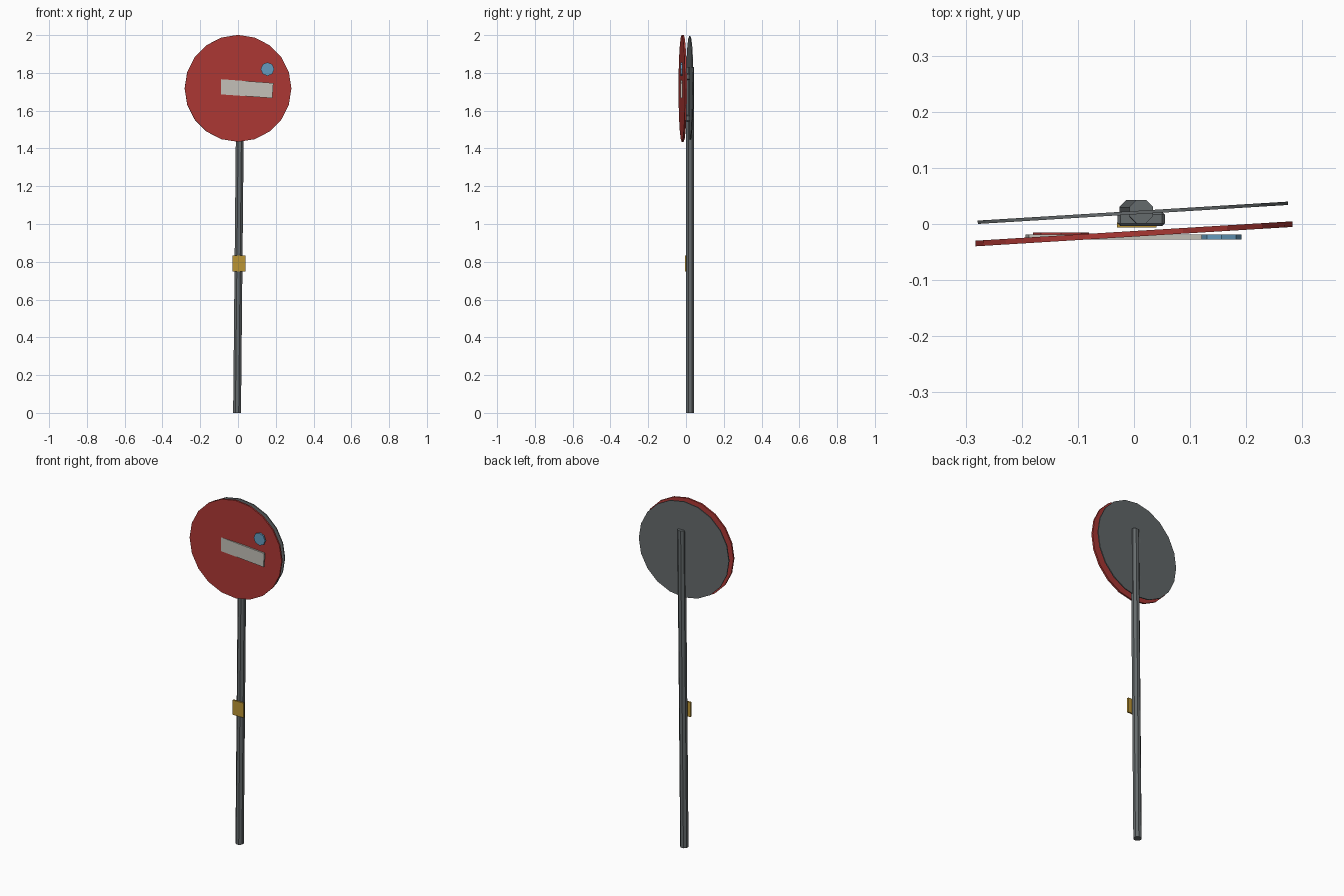
import bpy
from math import pi, radians

cube = bpy.data.objects.get("Cube")
if cube:
    bpy.data.objects.remove(cube)


def material(name, rgb):
    m = bpy.data.materials.new(name)
    m.use_nodes = True
    m.diffuse_color = (*rgb, 1)
    m.node_tree.nodes["Principled BSDF"].inputs["Base Color"].default_value = (*rgb, 1)
    return m


RED = material("sign red", (0.42, 0.04, 0.035))
GREY = material("metal grey", (0.13, 0.145, 0.15))
WHITE = material("bar white", (0.55, 0.53, 0.48))
BLUE = material("sticker blue", (0.13, 0.33, 0.52))
YELLOW = material("plate yellow", (0.5, 0.3, 0.035))


def finish(name, mat):
    ob = bpy.context.object
    ob.name = name
    ob.data.materials.append(mat)
    return ob


def disc(name, mat, loc, radius, thick, sides, yaw=0.0):
    """Upright disc facing the front, turned about z by yaw."""
    bpy.ops.mesh.primitive_cylinder_add(vertices=sides, radius=radius, depth=thick,
                                        location=loc, rotation=(pi / 2, 0, yaw))
    return finish(name, mat)


def box(name, mat, loc, size, roll=0.0, bevel=0.0):
    bpy.ops.mesh.primitive_cube_add(size=1, location=loc, rotation=(0, roll, 0))
    ob = finish(name, mat)
    ob.scale = size
    bpy.ops.object.transform_apply(location=False, rotation=False, scale=True)
    if bevel:
        mod = ob.modifiers.new("chamfer", 'BEVEL')
        mod.width = bevel
        mod.segments = 1
    return ob


# Leaning eight-sided pole
POLE_H, LEAN = 1.83, 0.018
bpy.ops.mesh.primitive_cylinder_add(vertices=8, radius=0.0225, depth=POLE_H,
                                    location=(0.004, 0.022, POLE_H / 2),
                                    rotation=(0, 0, pi / 8))
pole = finish("pole", GREY)
bpy.ops.object.transform_apply(location=True, rotation=True)
for v in pole.data.vertices:
    v.co.x += LEAN * (v.co.z / POLE_H - 0.5)

# Sign face and backing sheet, both slightly turned
YAW = radians(3.5)
disc("sign_face", RED, (0, -0.0175, 1.718), 0.283, 0.010, 20, YAW)
disc("sign_back", GREY, (-0.002, 0.020, 1.718), 0.277, 0.006, 20, YAW)

# Clamps between sign and pole
for label, z in (("upper", 1.78), ("lower", 1.56)):
    box(label + "_clamp", GREY, (0.013, 0.009, z), (0.084, 0.026, 0.034), bevel=0.005)

# White bar, partly sunk into the turned face
box("white_bar", WHITE, (-0.003, -0.0235, 1.72), (0.376, 0.009, 0.08), roll=radians(4.2))

# Round stickers
disc("blue_sticker", BLUE, (0.156, -0.0235, 1.82), 0.036, 0.009, 8)
disc("red_sticker", RED, (-0.13, -0.019, 1.62), 0.05, 0.007, 8)

# Small plate on the pole
box("yellow_plate", YELLOW, (0.005, -0.002, 0.79), (0.07, 0.009, 0.085))
